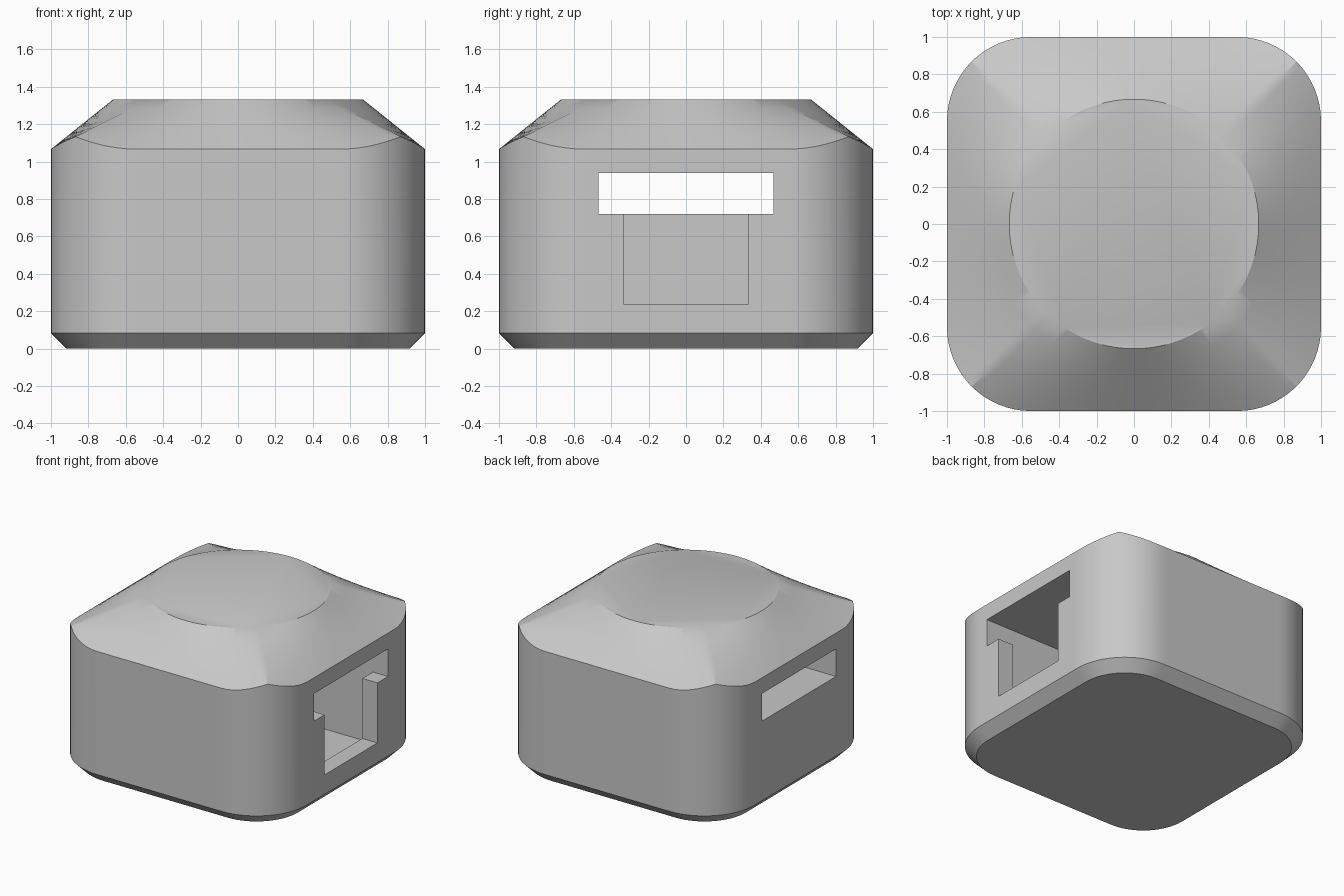
import bpy
import bmesh
from math import radians, sin, cos
from mathutils import Vector, Matrix

if "Cube" in bpy.data.objects:
    bpy.data.objects.remove(bpy.data.objects["Cube"])

CORNER = 0.45      # radius of the vertical corners
SHOULDER = 1.067   # height where the sloped top begins
TOP = 1.333
DISC = 0.667       # radius of the flat top
BEVEL = 0.083      # bottom chamfer
STEPS = 40         # columns per side
RINGS = 5          # rings in the sloped top

grey = bpy.data.materials.new("plain grey")
grey.use_nodes = True
colour = (0.58, 0.58, 0.58, 1)
grey.diffuse_color = colour
grey.node_tree.nodes["Principled BSDF"].inputs["Base Color"].default_value = colour


def make_object(name, bm):
    bmesh.ops.recalc_face_normals(bm, faces=bm.faces)
    mesh = bpy.data.meshes.new(name)
    bm.to_mesh(mesh)
    bm.free()
    mesh.materials.append(grey)
    obj = bpy.data.objects.new(name, mesh)
    bpy.context.collection.objects.link(obj)
    return obj


def outward(p):
    """Offset of p from the straight core of the rounded square."""
    core = 1 - CORNER
    return Vector([max(abs(c) - core, 0) * (1 if c > 0 else -1) for c in p.xy])


def column(s):
    """Points from the base up to the disc, for one place along the +x side."""
    a = radians(45 * s)
    low = Vector((1, s, SHOULDER))
    high = Vector((DISC * cos(a), DISC * sin(a), TOP))
    # where the ruled slope enters the rounded square
    t0, t1 = 0.0, 1.0
    if outward(low).length > CORNER + 1e-6:
        for _ in range(30):
            mid = (t0 + t1) / 2
            if outward(low.lerp(high, mid)).length > CORNER:
                t0 = mid
            else:
                t1 = mid
    rim = low.lerp(high, t0)
    inset = rim.xy - outward(rim).normalized() * BEVEL
    slope = [rim.lerp(high, i / RINGS) for i in range(RINGS + 1)]
    return [Vector((*inset, 0)), Vector((*rim.xy, BEVEL))] + slope


# Body: four identical sides joined into rings
bm = bmesh.new()
columns = []
for side in range(4):
    turn = Matrix.Rotation(radians(90 * side), 3, "Z")
    for i in range(STEPS):
        columns.append([bm.verts.new(turn @ p) for p in column(2 * i / STEPS - 1)])
for a, b in zip(columns, columns[1:] + columns[:1]):
    for j in range(len(a) - 1):
        bm.faces.new((a[j], b[j], b[j + 1], a[j + 1]))
bm.faces.new([c[0] for c in columns])
bm.faces.new([c[-1] for c in columns])
body = make_object("body", bm)


def extruded_cutter(name, outline, half_width):
    """Prism from an x-z outline, extruded across y."""
    bm = bmesh.new()
    face = bm.faces.new([bm.verts.new((x, -half_width, z)) for x, z in outline])
    out = bmesh.ops.extrude_face_region(bm, geom=[face])
    moved = [g for g in out["geom"] if isinstance(g, bmesh.types.BMVert)]
    bmesh.ops.translate(bm, verts=moved, vec=(0, 2 * half_width, 0))
    obj = make_object(name, bm)
    obj.hide_render = True
    return obj


# Through slot with a deeper cavity behind the right wall
slot = extruded_cutter("slot_cutter", [
    (-1.5, 0.72), (-0.5, 0.72), (-0.5, 0.15), (0.867, 0.15),
    (0.867, 0.72), (1.5, 0.72), (1.5, 0.94), (-1.5, 0.94)], 0.467)
# Narrower opening in the right wall
notch = extruded_cutter("notch_cutter", [
    (0.6, 0.24), (1.4, 0.24), (1.4, 0.83), (0.6, 0.83)], 0.333)

bpy.ops.object.select_all(action="DESELECT")
bpy.context.view_layer.objects.active = body
body.select_set(True)
for cutter in (slot, notch):
    mod = body.modifiers.new(cutter.name, "BOOLEAN")
    mod.operation = "DIFFERENCE"
    mod.solver = "EXACT"
    mod.object = cutter
    bpy.ops.object.modifier_apply(modifier=mod.name)
    bpy.data.objects.remove(cutter)
bpy.ops.object.shade_smooth_by_angle(angle=radians(25))
